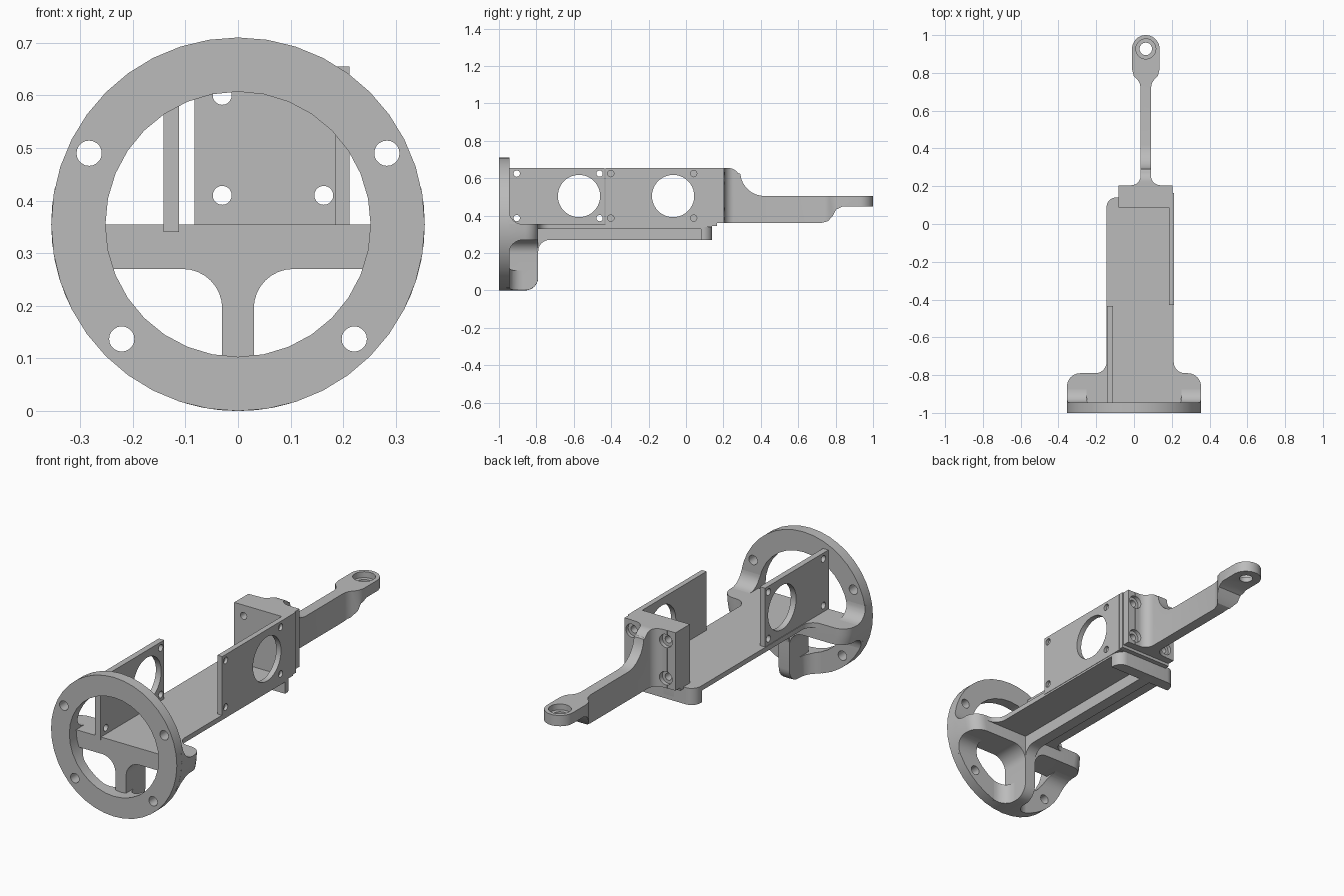
import bpy, bmesh
from math import sin, cos, radians, tau

cube = bpy.data.objects.get("Cube")
if cube:
    bpy.data.objects.remove(cube, do_unlink=True)

grey = bpy.data.materials.new("plain_grey")
grey.use_nodes = True
GREY = (0.5, 0.5, 0.5, 1)
grey.diffuse_color = GREY
grey.node_tree.nodes["Principled BSDF"].inputs["Base Color"].default_value = GREY


def arc(cx, cy, r, a0, a1, n=8):
    steps = [radians(a0 + (a1 - a0) * i / n) for i in range(n + 1)]
    return [(cx + r * cos(a), cy + r * sin(a)) for a in steps]


def circle(cx, cy, r, n=32):
    return [(cx + r * cos(tau * i / n), cy + r * sin(tau * i / n)) for i in range(n)]


def rect(a0, a1, b0, b1):
    return [(a0, b0), (a1, b0), (a1, b1), (a0, b1)]


def prism(name, pts, axis, lo, hi):
    """Extrude a 2D outline along one axis, from lo to hi."""
    place = {"x": lambda a, b, d: (d, a, b),
             "y": lambda a, b, d: (a, d, b),
             "z": lambda a, b, d: (a, b, d)}[axis]
    bm = bmesh.new()
    near = [bm.verts.new(place(a, b, lo)) for a, b in pts]
    far = [bm.verts.new(place(a, b, hi)) for a, b in pts]
    bm.faces.new(near)
    bm.faces.new(far[::-1])
    for i in range(len(pts)):
        j = (i + 1) % len(pts)
        bm.faces.new((near[i], far[i], far[j], near[j]))
    bmesh.ops.recalc_face_normals(bm, faces=bm.faces)
    mesh = bpy.data.meshes.new(name)
    bm.to_mesh(mesh)
    bm.free()
    mesh.materials.append(grey)
    obj = bpy.data.objects.new(name, mesh)
    bpy.context.collection.objects.link(obj)
    return obj


def combine(obj, others, operation="DIFFERENCE"):
    """Apply booleans, then remove the helper solids."""
    bpy.context.view_layer.objects.active = obj
    for other in others:
        mod = obj.modifiers.new("cut", "BOOLEAN")
        mod.operation = operation
        mod.solver = "EXACT"
        mod.object = other
        bpy.ops.object.modifier_apply(modifier=mod.name)
        bpy.data.objects.remove(other, do_unlink=True)
    return obj


def holes(spots, r, axis, lo, hi, n=20):
    return [prism("hole", circle(a, b, r, n), axis, lo, hi) for a, b in spots]


def rounded_disc():
    """Solid that trims the bracket to the ring, with a rounded back rim."""
    disc = prism("trim", circle(0, CZ, R, 64), "y", -0.97, -0.79)
    bm = bmesh.new()
    bm.from_mesh(disc.data)
    rim = [e for e in bm.edges if all(v.co.y > -0.8 for v in e.verts)]
    bmesh.ops.bevel(bm, geom=rim, offset=0.07, segments=6, profile=0.5, affect="EDGES")
    bm.to_mesh(disc.data)
    bm.free()
    return disc


R, CZ = 0.355, 0.355
FLOOR, TOP, LOW = 0.355, 0.655, 0.27
BACK = -0.945

# Front mounting ring
ring = prism("front_ring", circle(0, CZ, R, 40), "y", -1, BACK)
bolts = [(s * x, z) for s in (-1, 1) for x, z in ((0.283, 0.49), (0.221, 0.137))]
combine(ring, [prism("bore", circle(0, CZ, 0.252), "y", -1.1, -0.9)]
        + holes(bolts, 0.024, "y", -1.1, -0.9))

# Three-armed bracket behind the ring
right_half = [(0.03, -0.02)] + arc(0.105, 0.195, 0.075, 180, 90) + [(0.37, LOW), (0.37, FLOOR)]
tee = right_half + [(-x, z) for x, z in reversed(right_half)]
bracket = prism("ring_bracket", tee, "y", BACK, -0.7)
combine(bracket, [rounded_disc()], "INTERSECT")


# Flared feet where each arm meets the ring
def foot_outline(lo, hi, r=0.07):
    return ([(-0.96, hi + r)] + arc(BACK + r, hi + r, r, 180, 270)
            + arc(BACK + r, lo - r, r, 90, 180) + [(-0.96, lo - r)])


side_foot = foot_outline(LOW, FLOOR)
leg_foot = [(b, a) for a, b in foot_outline(-0.03, 0.03)]
for name, pts, axis, lo, hi in (("left_foot", side_foot, "x", 0.1, 0.4),
                                ("right_foot", side_foot, "x", -0.4, -0.1),
                                ("lower_foot", leg_foot, "z", -0.1, 0.2)):
    foot = prism(name, pts, axis, lo, hi)
    combine(foot, [rounded_disc()], "INTERSECT")
    combine(foot, [prism("bore", circle(0, CZ, 0.252), "y", -1.1, -0.7)])

# Long floor, flared into the bracket and rounded at the rear
X0, X1, END = -0.145, 0.21, 0.14
floor = ([(X0 - 0.06, BACK + 0.01), (X1 + 0.06, BACK + 0.01)]
         + arc(X1 + 0.06, -0.73, 0.06, 270, 180)
         + arc(X1 - 0.05, END - 0.05, 0.05, 0, 90)
         + arc(X0 + 0.05, END - 0.05, 0.05, 90, 180)
         + arc(X0 - 0.06, -0.73, 0.06, 0, -90))
prism("floor", floor, "z", 0.33, FLOOR)

# Rib and rear crossbar under the floor
rib = ([(-0.93, 0.34), (-0.93, 0.15), (-0.79, 0.15)]
       + arc(-0.73, 0.21, 0.06, 180, 90)
       + arc(END - 0.02, LOW + 0.02, 0.02, -90, 0) + [(END, 0.34)])
prism("floor_rib", rib, "x", -0.03, 0.03)
crossbar = ([(X0, 0.08), (X1, 0.08)] + arc(X1 - 0.05, END - 0.05, 0.05, 0, 90)
            + arc(X0 + 0.05, END - 0.05, 0.05, 90, 180))
prism("rear_crossbar", crossbar, "z", LOW, 0.335)


# Two side plates, each with a large opening and four screw holes
def side_plate(name, x0, x1, y0, y1, mid, screw_from):
    plate = prism(name, rect(y0, y1, 0.34, TOP), "x", x0, x1)
    spots = [(mid + dy, z) for dy in (-0.333, 0.11) for z in (0.387, 0.625)]
    combine(plate, [prism("opening", circle(mid, 0.505, 0.113, 40), "x", x0 - 0.05, x1 + 0.05)]
            + holes(spots, 0.017, "x", screw_from, x1 + 0.05))


side_plate("front_side_plate", -0.142, -0.112, -0.95, -0.435, -0.572, -0.2)
side_plate("rear_side_plate", 0.185, 0.212, -0.43, END, -0.069, 0.197)

# Rear wall and arm flange, bolted together
bolts = [(x, z) for x in (-0.03, 0.163) for z in (0.41, 0.6)]
wall = prism("rear_wall", rect(-0.083, 0.211, 0.345, TOP), "y", 0.088, 0.165)
combine(wall, holes(bolts, 0.018, "y", 0, 0.3))
flange = prism("arm_flange", rect(-0.083, 0.205, 0.36, TOP), "y", 0.164, 0.203)
combine(flange, holes(bolts, 0.018, "y", 0, 0.3) + holes(bolts, 0.034, "y", 0.185, 0.3))

# Arm: side outline trimmed by its plan outline
AX = 0.0625
side = ([(0.17, 0.36), (0.72, 0.36), (0.76, 0.371), (0.785, 0.4), (0.803, 0.433), (0.84, 0.45),
         (1.05, 0.45), (1.05, 0.505)] + arc(0.42, 0.635, 0.13, 270, 185)
        + arc(0.225, 0.59, 0.065, 35, 90) + [(0.17, TOP)])
half = ([(0.1, 0.16), (0.1, 0.205)] + arc(0.0775, 0.255, 0.05, 270, 180)
        + [(0.0275, 0.72), (0.032, 0.745), (0.045, 0.765), (0.064, 0.785), (0.073, 0.82)]
        + arc(0, 0.927, 0.073, 0, 84))
plan = [(AX + x, y) for x, y in half] + [(AX - x, y) for x, y in reversed(half)]
arm = prism("rear_arm", side, "x", -0.2, 0.3)
combine(arm, [prism("trim", plan, "z", 0.2, 0.8)], "INTERSECT")
combine(arm, [prism("eye", circle(AX, 0.927, 0.033), "z", 0.3, 0.7),
              prism("eye_recess", circle(AX, 0.927, 0.053), "z", 0.475, 0.7)]
        + holes(bolts, 0.034, "y", 0.185, 0.4) + holes(bolts, 0.018, "y", 0.1, 0.3))

# Smooth curved walls, keep creases sharp
bpy.ops.object.select_all(action="DESELECT")
for obj in bpy.context.collection.objects:
    if obj.type == "MESH" and grey.name in obj.data.materials:
        obj.select_set(True)
        bpy.context.view_layer.objects.active = obj
bpy.ops.object.shade_smooth_by_angle(angle=radians(30))
